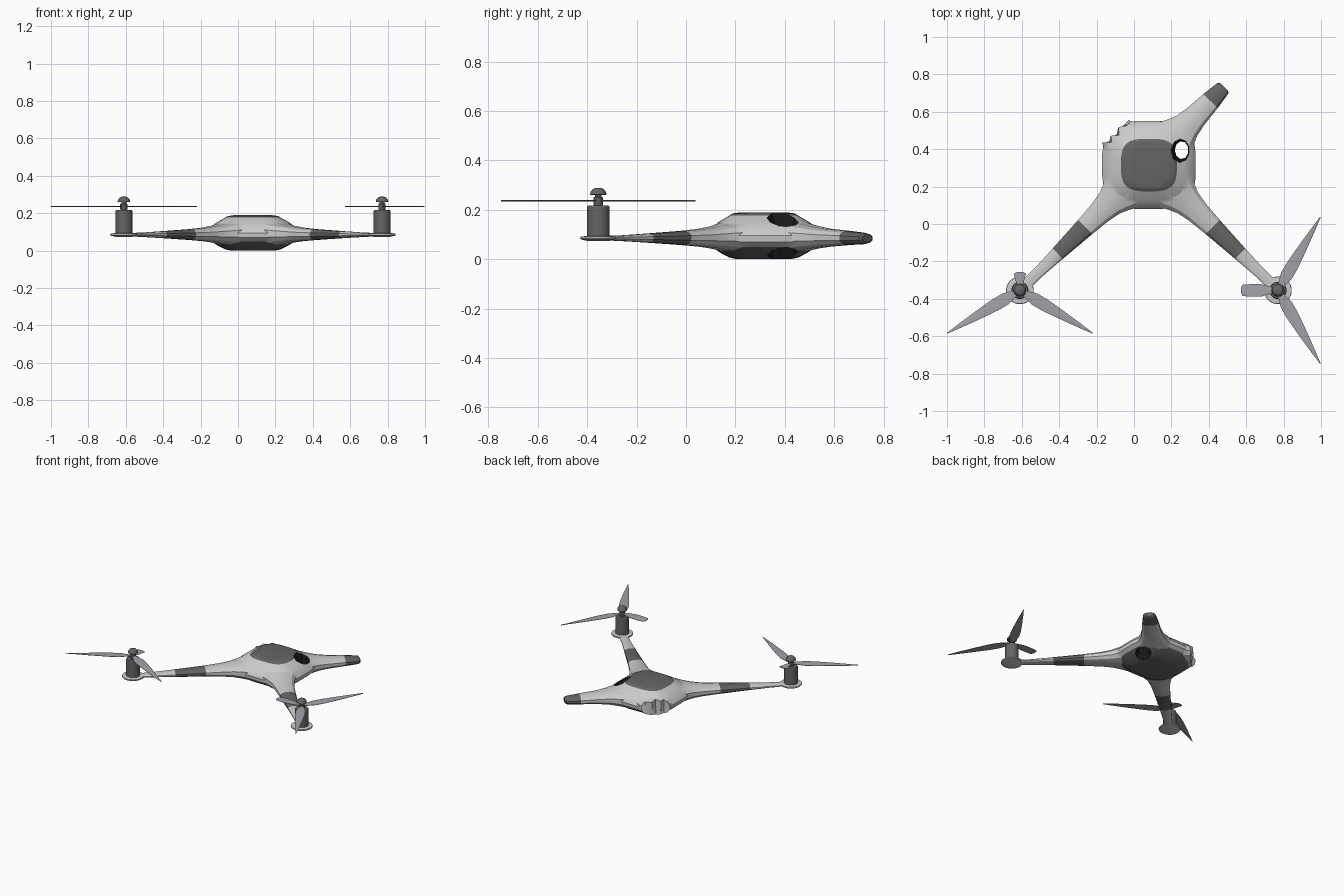
import bpy, bmesh, math
from mathutils import Vector, Matrix

if "Cube" in bpy.data.objects:
    bpy.data.objects.remove(bpy.data.objects["Cube"])

CX, CY = 0.08, 0.315


def mat(name, v, b=None):
    m = bpy.data.materials.new(name)
    m.diffuse_color = (v, v, b or v, 1)
    m.use_nodes = True
    m.node_tree.nodes["Principled BSDF"].inputs["Base Color"].default_value = m.diffuse_color
    return m


LIGHT, DARK, BLACK = mat("light_shell", 0.55), mat("dark_panel", 0.13), mat("burnt", 0.01)
BLADE = mat("blade_grey", 0.36, 0.4)
MATS = [LIGHT, DARK, BLACK]


def loft(name, rings, mats, pick=lambda i: 0):
    """Skin closed rings; pick(i) gives the material index of band i."""
    bm = bmesh.new()
    vs = [[bm.verts.new(p) for p in r] for r in rings]
    n = len(rings[0])
    for i in range(len(vs) - 1):
        for k in range(n):
            j = (k + 1) % n
            f = bm.faces.new((vs[i][k], vs[i][j], vs[i + 1][j], vs[i + 1][k]))
            f.material_index = pick(i)
    bm.faces.new(vs[0][::-1]).material_index = pick(0)
    bm.faces.new(vs[-1]).material_index = pick(len(vs) - 2)
    bmesh.ops.recalc_face_normals(bm, faces=bm.faces)
    me = bpy.data.meshes.new(name)
    bm.to_mesh(me)
    bm.free()
    ob = bpy.data.objects.new(name, me)
    bpy.context.collection.objects.link(ob)
    for m in mats:
        me.materials.append(m)
    return ob


def superellipse(a, b, n, e):
    out = []
    for k in range(n):
        t = 2 * math.pi * (k + 0.5) / n
        c, s = math.cos(t), math.sin(t)
        out.append((a * math.copysign(abs(c) ** (2 / e), c), b * math.copysign(abs(s) ** (2 / e), s)))
    return out


def lathe(name, x, y, profile, mats, n=20, pick=lambda i: 0, e=2, sy=1):
    rings = [[(x + p, y + q, z) for p, q in superellipse(r, r * sy, n, e)] for r, z in profile]
    return loft(name, rings, mats, pick)


def smooth(ob, deg=30):
    bpy.ops.object.select_all(action='DESELECT')
    ob.select_set(True)
    bpy.context.view_layer.objects.active = ob
    bpy.ops.object.shade_smooth_by_angle(angle=math.radians(deg))


def boolean(ob, other, op):
    m = ob.modifiers.new(op, 'BOOLEAN')
    m.operation, m.object, m.solver = op, other, 'EXACT'
    bpy.context.view_layer.objects.active = ob
    bpy.ops.object.modifier_apply(modifier=m.name)
    bpy.data.objects.remove(other)


def arm(name, angle, sections, dark_from, dark_to):
    """Sections are (distance, half width, z low, z high)."""
    d = Vector((math.cos(angle), math.sin(angle), 0))
    side = Vector((-d.y, d.x, 0))
    rings = []
    for u, w, z0, z1 in sections:
        rings.append([Vector((CX, CY, (z0 + z1) / 2)) + d * u + side * p + Vector((0, 0, q))
                      for p, q in superellipse(w, (z1 - z0) / 2, 12, 2.4)])
    return loft(name, rings, MATS,
                lambda i: 1 if dark_from <= sections[i][0] < dark_to else 0)


# Central body
dome = [(0.115, 0), (0.15, 0.007), (0.19, 0.027), (0.225, 0.05), (0.248, 0.07), (0.251, 0.095),
        (0.235, 0.12), (0.20, 0.148), (0.15, 0.176), (0.135, 0.185), (0.10, 0.19)]
body = lathe("body_shell", CX, CY, dome, MATS, 28,
             lambda i: 1 if i < 3 or i >= 8 else 0, e=3.2, sy=0.94)

# Arms: two whole, one snapped short, one torn away at the root
root = [(0.12, 0.15, 0.02, 0.17), (0.20, 0.125, 0.03, 0.152), (0.24, 0.102, 0.036, 0.143)]
neck = [(0.29, 0.080, 0.043, 0.134), (0.36, 0.066, 0.05, 0.124), (0.475, 0.055, 0.057, 0.115)]
outer = [(0.68, 0.040, 0.067, 0.104), (0.82, 0.031, 0.073, 0.097), (0.94, 0.031, 0.077, 0.094)]
stub = [(0.55, 0.045, 0.06, 0.108), (0.572, 0.041, 0.064, 0.104), (0.58, 0.03, 0.07, 0.098)]
MOTORS = [("left", -0.61, -0.355), ("right", 0.77, -0.355)]
for side, x, y in MOTORS:
    a = math.atan2(y - CY, x - CX)
    boolean(body, arm(side + "_arm", a, root + neck + outer, 0.47, 0.67), 'UNION')
boolean(body, arm("snapped_arm", math.atan2(0.42, 0.404), root + neck + stub, 0.47, 1), 'UNION')
torn = math.radians(136)
boolean(body, arm("torn_arm", torn, root + neck[:1], 9, 9), 'UNION')

# Jagged tear across the back left corner
edge = [(0.40, -0.2), (0.262, -0.2), (0.262, -0.09), (0.235, -0.055), (0.248, -0.03),
        (0.232, 0.0), (0.25, 0.03), (0.238, 0.07), (0.25, 0.2), (0.40, 0.2)]
rot = Matrix.Rotation(torn, 3, 'Z')
tear = loft("tear_cutter", [[rot @ Vector((u + s * (-1) ** k, -v, z)) + Vector((CX, CY, 0))
                             for k, (u, v) in enumerate(edge)]
                            for z, s in ((-0.05, 0.004), (0.06, -0.006), (0.11, 0.008), (0.25, -0.003))], MATS)
tear.hide_render = True
boolean(body, tear, 'DIFFERENCE')

# Burnt hole through the shell, wider at both faces
hole = lathe("hole_cutter", 0.255, 0.395, [(0.075, -0.05), (0.052, 0.015), (0.037, 0.05), (0.037, 0.12),
             (0.052, 0.165), (0.075, 0.25)], MATS, 9, lambda i: 2, sy=1.3)
hole.hide_render = True
boolean(body, hole, 'DIFFERENCE')
smooth(body, 22)


def blade(name, x, y, deg, length):
    """Flat tapered blade, cut off square when length is short."""
    prof = [(0.01, 0.012), (0.05, 0.022), (0.09, 0.033), (0.15, 0.033), (0.19, 0.030),
            (0.28, 0.022), (0.38, 0.011), (0.453, 0.002)]
    pts = [p for p in prof if p[0] <= length]
    if length < 0.4:
        pts.append((length + 0.008, pts[-1][1] * 0.5))
    r = Matrix.Rotation(math.radians(deg), 3, 'Z')
    rings = [[r @ Vector((u, v, z)) + Vector((x, y, 0.237)) for v, z in
              ((-w, -0.002), (0, -0.003), (w, 0), (w, 0.002), (0, 0.003), (-w, 0))] for u, w in pts]
    smooth(loft(name, rings, [BLADE]))


# Motors and propellers
BLADES = {"left": [(-30.5, 0.46), (210.5, 0.46), (90, 0.09)],
          "right": [(60, 0.46), (-60, 0.46), (180, 0.19)]}
for side, x, y in MOTORS:
    smooth(lathe(side + "_motor_plate", x, y, [(0.045, 0.074), (0.070, 0.080), (0.074, 0.085),
           (0.072, 0.091), (0.050, 0.094)], [LIGHT], 24))
    smooth(lathe(side + "_motor", x, y, [(0.046, 0.09), (0.046, 0.211), (0.042, 0.217)], [DARK], 24))
    smooth(lathe(side + "_shaft_and_cap", x, y, [(0.013, 0.21), (0.02, 0.222), (0.02, 0.25), (0.014, 0.252),
           (0.014, 0.26), (0.034, 0.261), (0.032, 0.272), (0.022, 0.284), (0.008, 0.289)], [DARK], 20))
    for i, (deg, length) in enumerate(BLADES[side]):
        blade(f"{side}_blade_{i + 1}", x, y, deg, length)
